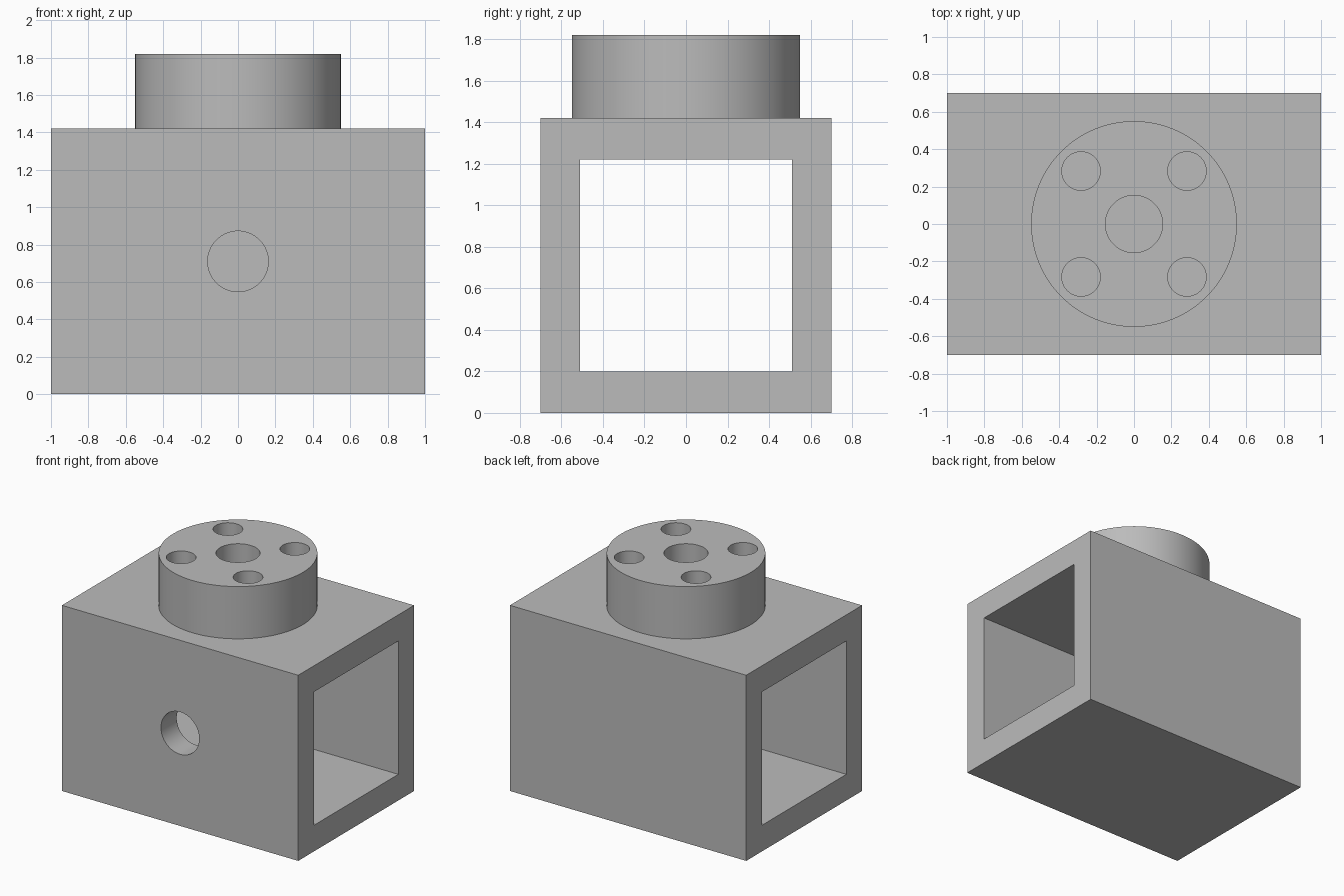
import bpy
from math import radians

default = bpy.data.objects.get("Cube")
if default:
    bpy.data.objects.remove(default, do_unlink=True)

LENGTH, DEPTH, HEIGHT = 2.0, 1.4, 1.42
INNER = 1.02
TOP = 1.82

grey = bpy.data.materials.new("plain grey")
grey.use_nodes = True
colour = (0.5, 0.5, 0.5, 1)
grey.diffuse_color = colour
grey.node_tree.nodes["Principled BSDF"].inputs["Base Color"].default_value = colour


def finish(name):
    ob = bpy.context.object
    ob.name = name
    ob.data.materials.append(grey)
    return ob


def box(name, size, z):
    bpy.ops.mesh.primitive_cube_add(size=1, location=(0, 0, z))
    ob = finish(name)
    ob.scale = size
    bpy.ops.object.transform_apply(location=True, rotation=False, scale=True)
    return ob


def cylinder(name, radius, length, location, rotation=(0, 0, 0), sides=64):
    bpy.ops.mesh.primitive_cylinder_add(vertices=sides, radius=radius, depth=length,
                                        location=location, rotation=rotation)
    return finish(name)


def combine(target, tool, operation):
    mod = target.modifiers.new(tool.name, "BOOLEAN")
    mod.operation = operation
    mod.solver = "EXACT"
    mod.object = tool
    bpy.context.view_layer.objects.active = target
    bpy.ops.object.modifier_apply(modifier=mod.name)
    bpy.data.objects.remove(tool, do_unlink=True)


# Square tube, open at both ends
housing = box("flanged_housing", (LENGTH, DEPTH, HEIGHT), HEIGHT / 2)
combine(housing, box("tube_opening", (LENGTH + 1, INNER, INNER), HEIGHT / 2), "DIFFERENCE")

# Round flange on the roof, its base sunk slightly into the tube wall
sunk = 0.05
flange = cylinder("round_flange", 0.55, TOP - HEIGHT + sunk,
                  (0, 0, (TOP + HEIGHT - sunk) / 2), sides=128)
combine(housing, flange, "UNION")

# Centre bore and four bolt holes, ending at the tube roof
bores = [(0, 0, 0.153)] + [(x, y, 0.103) for x in (-0.283, 0.283) for y in (-0.283, 0.283)]
for x, y, radius in bores:
    hole = cylinder("flange_hole", radius, 1, (x, y, HEIGHT + 0.5))
    combine(housing, hole, "DIFFERENCE")

# Hole through the front wall only
front_hole = cylinder("front_hole", 0.162, 0.6, (0, -DEPTH / 2, HEIGHT / 2), (radians(90), 0, 0))
combine(housing, front_hole, "DIFFERENCE")

# Smooth round walls with crisp edges
bpy.ops.object.select_all(action="DESELECT")
housing.select_set(True)
bpy.context.view_layer.objects.active = housing
bpy.ops.object.shade_smooth_by_angle(angle=radians(30))
